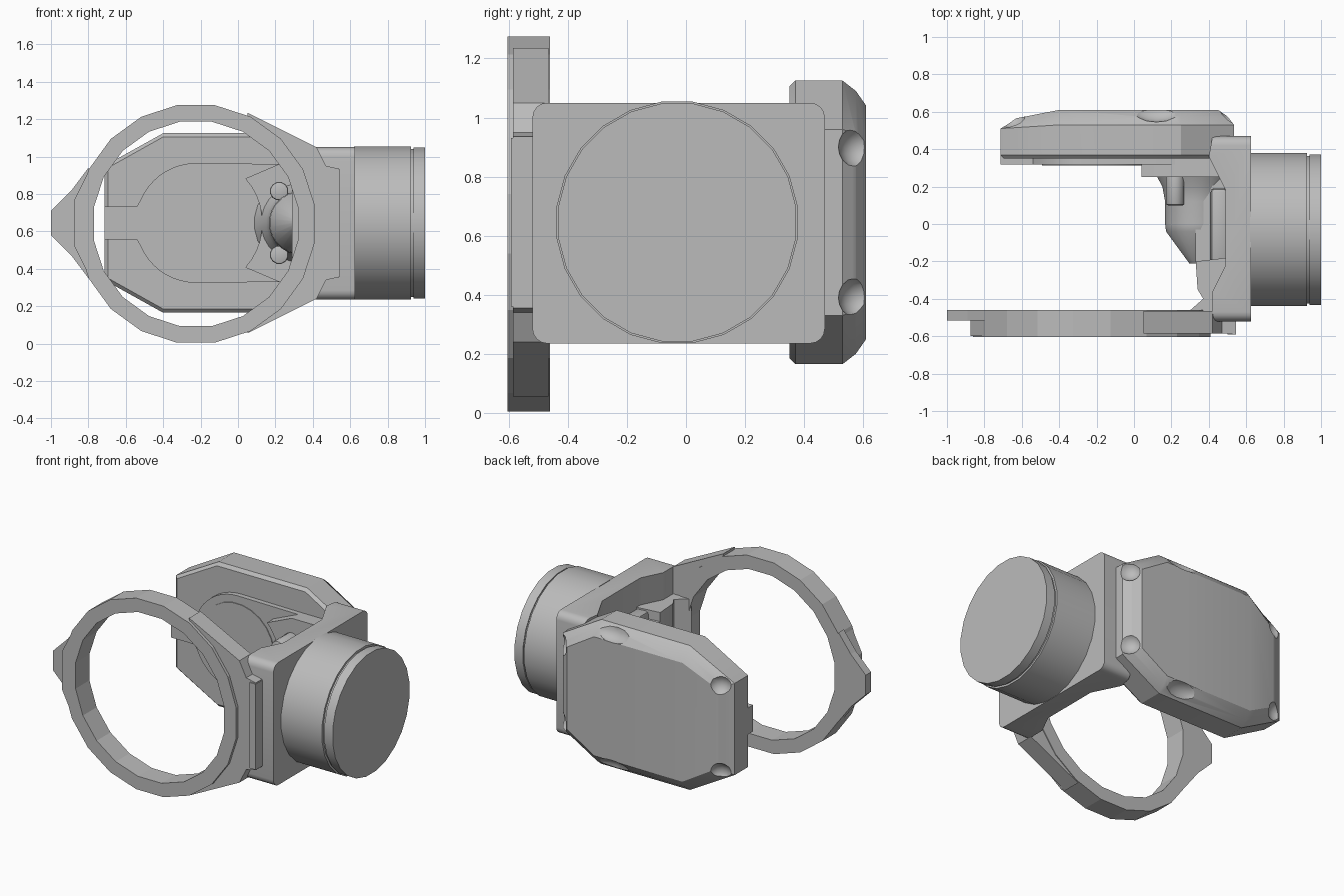
import bpy, bmesh
from math import sin, cos, pi, radians
from mathutils import Vector

if "Cube" in bpy.data.objects:
    bpy.data.objects.remove(bpy.data.objects["Cube"], do_unlink=True)

grey = bpy.data.materials.new("plain grey")
grey.use_nodes = True
grey.diffuse_color = (0.5, 0.5, 0.5, 1)
grey.node_tree.nodes["Principled BSDF"].inputs["Base Color"].default_value = (0.5, 0.5, 0.5, 1)

MID = 0.645          # height of the horizontal symmetry plane
RING_X = -0.225      # shared centre of ring and disc


def place(axis, u, v, w):
    """Profile point (u, v) at distance w along the axis."""
    return {"x": (w, u, v), "y": (u, w, v), "z": (u, v, w)}[axis]


def arc(cx, cz, r, start, end, n):
    steps = [radians(start + (end - start) * i / n) for i in range(n + 1)]
    return [(cx + r * cos(a), cz + r * sin(a)) for a in steps]


def circle(cx, cz, r, n):
    return arc(cx, cz, r, 180 / n, 360 + 180 / n, n)[:-1]


def mirrored(half):
    """Complete an x/z outline by reflecting it about mid height."""
    return half + [(x, 2 * MID - z) for x, z in reversed(half)]


def finish(name, bm, smooth=True):
    bmesh.ops.recalc_face_normals(bm, faces=bm.faces)
    mesh = bpy.data.meshes.new(name)
    bm.to_mesh(mesh)
    bm.free()
    mesh.materials.append(grey)
    obj = bpy.data.objects.new(name, mesh)
    bpy.context.collection.objects.link(obj)
    if smooth:
        shade(obj)
    return obj


def shade(obj):
    bpy.ops.object.select_all(action="DESELECT")
    obj.select_set(True)
    bpy.context.view_layer.objects.active = obj
    bpy.ops.object.shade_smooth_by_angle(angle=radians(30))


def loft(axis, layers):
    """Closed solid through (outline, position) layers."""
    bm = bmesh.new()
    loops = [[bm.verts.new(place(axis, u, v, w)) for u, v in pts] for pts, w in layers]
    for low, high in zip(loops, loops[1:]):
        for i in range(len(low)):
            j = (i + 1) % len(low)
            bm.faces.new((low[i], low[j], high[j], high[i]))
    bm.faces.new(loops[0])
    bm.faces.new(loops[-1])
    return bm


def prism(name, axis, pts, a, b, bevel=0, smooth=True):
    bm = loft(axis, [(pts, a), (pts, b)])
    if bevel:
        bmesh.ops.recalc_face_normals(bm, faces=bm.faces)
        rim = [e for e in bm.edges if e.calc_face_angle(0) > radians(40)]
        bmesh.ops.bevel(bm, geom=rim, offset=bevel, segments=2, profile=0.5,
                        affect="EDGES", clamp_overlap=True)
    return finish(name, bm, smooth)


# Faceted ring
bm = bmesh.new()
N = 20
rows = []
for r, y in ((0.643, -0.605), (0.643, -0.46), (0.553, -0.46), (0.553, -0.605)):
    rows.append([bm.verts.new((x, y, z)) for x, z in circle(RING_X, 0.64, r, N)])
for k in range(4):
    a, b = rows[k], rows[(k + 1) % 4]
    for i in range(N):
        j = (i + 1) % N
        bm.faces.new((a[i], a[j], b[j], b[i]))
finish("ring", bm, smooth=False)

# Pointer on the outside of the ring
prism("ring_pointer", "y", mirrored([(-0.8, 0.94), (-0.89, 0.82), (-1, 0.71)]),
      -0.515, -0.46, smooth=False)
prism("ring_pointer_base", "y", mirrored([(-0.8, 0.92), (-0.875, 0.77)]),
      -0.6, -0.46, smooth=False)

# Neck joining the ring to the bracket
neck = [(0.05, 1.235), (0.42, 1.05), (0.47, 0.95), (0.54, 0.935)]
neck_outline = mirrored(neck) + arc(RING_X, MID, 0.6, -62, 62, 12)
prism("ring_neck", "y", neck_outline, -0.585, -0.465)
prism("neck_lip", "y", mirrored([(0.5, 0.93), (0.545, 0.93)]), -0.592, -0.5)

# C-shaped bracket with rounded outer corners
channel = [(0.625, -0.52), (0.625, 0.47), (0.42, 0.47), (0.40, 0.36),
           (0.49, 0.18), (0.49, -0.22), (0.42, -0.36), (0.42, -0.52)]
bm = loft("z", [(channel, 0.235), (channel, 1.05)])
corners = []
for e in bm.edges:
    p, q = (v.co for v in e.verts)
    if abs(p.y - q.y) < 1e-4 and abs(p.z - q.z) < 1e-4:
        corners.append(e)
bmesh.ops.bevel(bm, geom=corners, offset=0.05, segments=4, profile=0.5, affect="EDGES")
finish("bracket", bm)

# Inner rail and gusset
prism("inner_rail", "z", [(0.41, -0.22), (0.5, -0.22), (0.5, 0.19), (0.41, 0.19)],
      0.43, 0.86, 0.02)
prism("front_gusset", "z", [(0.5, -0.18), (0.33, -0.2), (0.34, -0.35), (0.37, -0.4),
                            (0.29, -0.47), (0.5, -0.47)], 0.42, 0.87)

# Rounded boss inside the bracket, with a lobe above and below
boss = [(0.04, -0.21), (0.165, -0.04), (0.17, 0.0), (0.17, 0.12), (0.185, 0.2), (0.25, 0.32)]
finish("inner_boss", loft("y", [(circle(0.335, MID, r, 24), y) for r, y in boss]))
prism("boss_web", "z", [(0.33, -0.2), (0.33, 0.32), (0.5, 0.32), (0.5, -0.2)], 0.48, 0.81)
for side, label in ((1, "upper"), (-1, "lower")):
    prism(label + "_lobe", "y", circle(0.22, MID + side * 0.17, 0.05, 12), 0.1, 0.32, 0.01)

# Arm flange wrapped round the disc
flange = arc(RING_X, MID, 0.355, -42, 42, 10) + [(0.22, 0.96), (0.46, 0.96),
                                                 (0.46, 0.33), (0.22, 0.33)]
prism("arm_flange", "y", flange, 0.25, 0.4)

# Motor drum with a groove before its end cap
drum = [(0.412, 0.62), (0.412, 0.925), (0.398, 0.925), (0.398, 0.938),
        (0.406, 0.938), (0.406, 1.0)]
finish("motor_drum", loft("x", [(circle(-0.03, MID, r, 24), x) for r, x in drum]))

# Rear housing: chamfered octagon whose back slopes down at the left
def octagon(inset):
    t = inset * 0.5
    return mirrored([(-0.715 + inset, 0.95 - t), (-0.4, 1.125 - inset),
                     (0.25, 1.125 - inset), (0.535 - inset, 0.96 - t)])


bm = loft("y", [(octagon(0.02), 0.35), (octagon(0), 0.37), (octagon(0), 0.53),
                (octagon(0.035), 0.575), (octagon(0.085), 0.61)])
bm.verts.ensure_lookup_table()
for v in bm.verts:
    if v.co.x < -0.42 and v.co.y > 0.5:
        v.co.y -= 0.02 if v.co.y < 0.55 else 0.045
ridge = [v for v in bm.verts if v.co.y > 0.6 and abs(v.co.x + 0.4) < 0.01]
bmesh.ops.connect_verts(bm, verts=ridge)
housing = finish("rear_housing", bm, smooth=False)

# Scoops cut into the housing edges
bm = bmesh.new()
scoops = [(0.12, 0.62, 1.11, 0.14), (-0.66, 0.585, 0.94, 0.08), (0.54, 0.59, 0.9, 0.085)]
for x, y, z, length in scoops:
    for height in (z, 2 * MID - z):
        made = bmesh.ops.create_uvsphere(bm, u_segments=16, v_segments=10, radius=1)
        bmesh.ops.scale(bm, vec=(length, 0.075, 0.075), verts=made["verts"])
        bmesh.ops.translate(bm, vec=Vector((x, y, height)), verts=made["verts"])
cutter = finish("scoop_cutter", bm, smooth=False)
cutter.hide_render = True
cut = housing.modifiers.new("scoops", "BOOLEAN")
cut.operation = "DIFFERENCE"
cut.solver = "EXACT"
cut.object = cutter
bpy.context.view_layer.objects.active = housing
bpy.ops.object.modifier_apply(modifier=cut.name)
bpy.data.objects.remove(cutter, do_unlink=True)
shade(housing)

# Keyhole-shaped front panel with a round disc
panel = [(0.42, 0.96), (0.22, 0.96)] + arc(RING_X, MID, 0.32, 90, 150, 8)
panel += [(-0.54, 0.733), (-0.715, 0.733)]
prism("keyhole_panel", "y", mirrored(panel), 0.317, 0.4)
prism("panel_disc", "y", circle(RING_X, MID, 0.27, 24), 0.312, 0.4)
